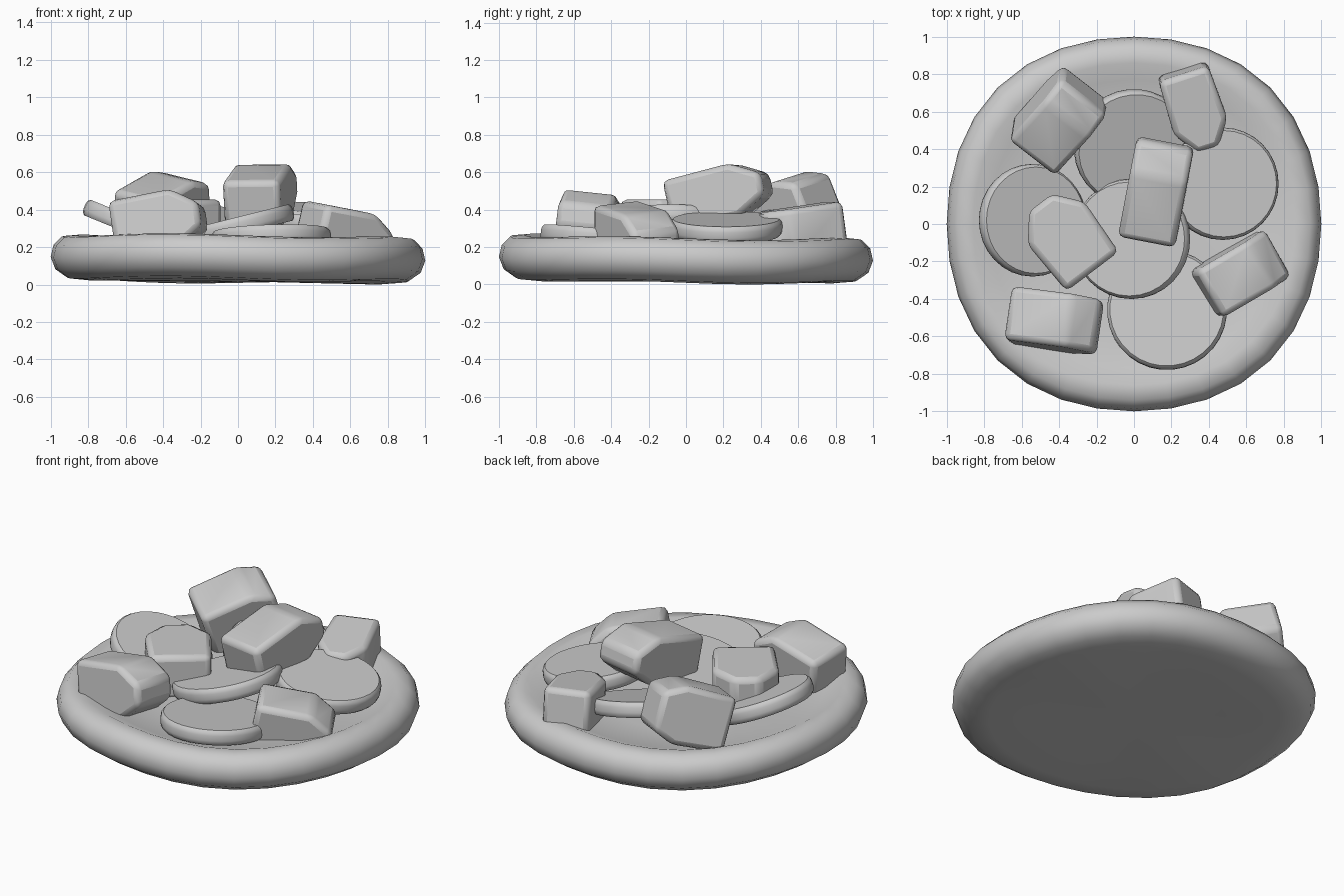
import bpy, bmesh, math
from mathutils import Matrix, Vector

cube = bpy.data.objects.get("Cube")
if cube:
    bpy.data.objects.remove(cube)

GREY = (0.6, 0.6, 0.6, 1)
grey = bpy.data.materials.new("plain grey")
grey.use_nodes = True
grey.diffuse_color = GREY
grey.node_tree.nodes["Principled BSDF"].inputs["Base Color"].default_value = GREY


def finish(name, bm, matrix=None, bevel=0, angle=40):
    """Turn a bmesh into a smooth shaded object, with optional rounded edges."""
    bmesh.ops.recalc_face_normals(bm, faces=bm.faces)
    mesh = bpy.data.meshes.new(name)
    bm.to_mesh(mesh)
    bm.free()
    mesh.materials.append(grey)
    obj = bpy.data.objects.new(name, mesh)
    bpy.context.collection.objects.link(obj)
    if matrix:
        obj.matrix_world = matrix
    if bevel:
        mod = obj.modifiers.new("rounded edges", 'BEVEL')
        mod.width = bevel
        mod.segments = 2
        mod.limit_method = 'ANGLE'
        mod.angle_limit = math.radians(25)
    bpy.ops.object.select_all(action='DESELECT')
    obj.select_set(True)
    bpy.context.view_layer.objects.active = obj
    bpy.ops.object.shade_smooth_by_angle(angle=math.radians(angle))
    return obj


def lathe(profile, steps):
    """Spin a (radius, height) profile around z."""
    bm = bmesh.new()
    verts = [bm.verts.new((r, 0, z)) for r, z in profile]
    edges = [bm.edges.new(pair) for pair in zip(verts, verts[1:])]
    bmesh.ops.spin(bm, geom=verts + edges, axis=(0, 0, 1), cent=(0, 0, 0),
                   angle=math.tau, steps=steps)
    bmesh.ops.remove_doubles(bm, verts=bm.verts, dist=0.0005)
    return bm


# Dough base: slightly squarish outline with a raised, uneven rim
base = lathe([(0, 0.03), (0.5, 0.03), (0.8, 0.03), (0.91, 0.04), (0.975, 0.085),
              (1, 0.15), (0.985, 0.215), (0.94, 0.26), (0.86, 0.268),
              (0.77, 0.23), (0.5, 0.21), (0, 0.22)], 32)
for v in base.verts:
    a = math.atan2(v.co.y, v.co.x)
    r = v.co.xy.length
    v.co.z -= r * (0.008 * math.sin(4 * a) + 0.01 * (math.cos(a) + math.sin(a)))
    v.co.xy *= 1 + 0.03 * math.sin(2 * a) ** 2
low = min(v.co.z for v in base.verts)
for v in base.verts:
    v.co.z -= low
finish("dough_base", base, angle=60)


def slice_disc(name, centre, radius, slope_x, slope_y):
    """Thin round slice whose upper face passes through centre."""
    t = 0.09
    bm = lathe([(0, -t), (radius - 0.016, -t), (radius - 0.004, -t + 0.013),
                (radius, -t + 0.03), (radius, -0.03),
                (radius - 0.004, -0.013), (radius - 0.016, 0), (0, 0)], 32)
    up = Vector((-slope_x, -slope_y, 1)).normalized()
    turn = up.to_track_quat('Z', 'Y').to_matrix().to_4x4()
    finish(name, bm, Matrix.Translation(centre) @ turn, angle=40)


slice_disc("left_slice", (-0.525, 0.02, 0.345), 0.3, -0.41, 0)
slice_disc("middle_slice", (-0.025, -0.08, 0.355), 0.32, 0.25, 0)
slice_disc("back_slice", (0, 0.4, 0.33), 0.315, -0.2, 0.25)
slice_disc("right_slice", (0.48, 0.215, 0.35), 0.3, -0.15, 0)
slice_disc("front_slice", (0.175, -0.455, 0.29), 0.32, 0.03, -0.1)


def chunk(name, centre, size, along, across, tip=0.2):
    """Block with two corners cut off at the end it points along."""
    length, height, depth = size
    x = Vector(along).normalized()
    y = Vector(across).cross(x).normalized()
    z = x.cross(y)
    outline = [(-0.5, -0.46), (-0.5, 0.46), (0.2, 0.5),
               (0.5, tip), (0.5, -tip), (0.2, -0.5)]
    bm = bmesh.new()
    face = bm.faces.new([bm.verts.new((u * length, -depth / 2, w * height))
                         for u, w in outline])
    ext = bmesh.ops.extrude_face_region(bm, geom=[face])["geom"]
    bmesh.ops.translate(bm, vec=(0, depth, 0),
                        verts=[g for g in ext if isinstance(g, bmesh.types.BMVert)])
    turn = Matrix((x, y, z)).transposed().to_4x4()
    finish(name, bm, Matrix.Translation(centre) @ turn, bevel=0.032)


# Chunks scattered over the slices
chunk("back_right_chunk", (0.325, 0.615, 0.285), (0.43, 0.3, 0.26),
      (0.13, -0.4, -0.06), (0.95, 0.3, 0))
chunk("front_left_chunk", (-0.42, -0.52, 0.325), (0.48, 0.32, 0.29),
      (1, -0.13, 0.16), (-0.1, 0.12, 1))
chunk("top_chunk", (0.12, 0.18, 0.48), (0.53, 0.29, 0.31),
      (0.18, 0.95, 0.22), (-0.06, -0.25, 1))
chunk("middle_left_chunk", (-0.36, -0.07, 0.32), (0.46, 0.38, 0.27),
      (-0.25, 0.33, 0), (0.8, 0.6, 0))
chunk("back_left_chunk", (-0.4, 0.56, 0.39), (0.44, 0.35, 0.32),
      (0.24, 0.27, 0.12), (0, -0.3, 0.95), tip=0.33)
chunk("right_chunk", (0.57, -0.265, 0.268), (0.45, 0.28, 0.29),
      (0.85, 0.5, -0.2), (0.2, 0, 1))
